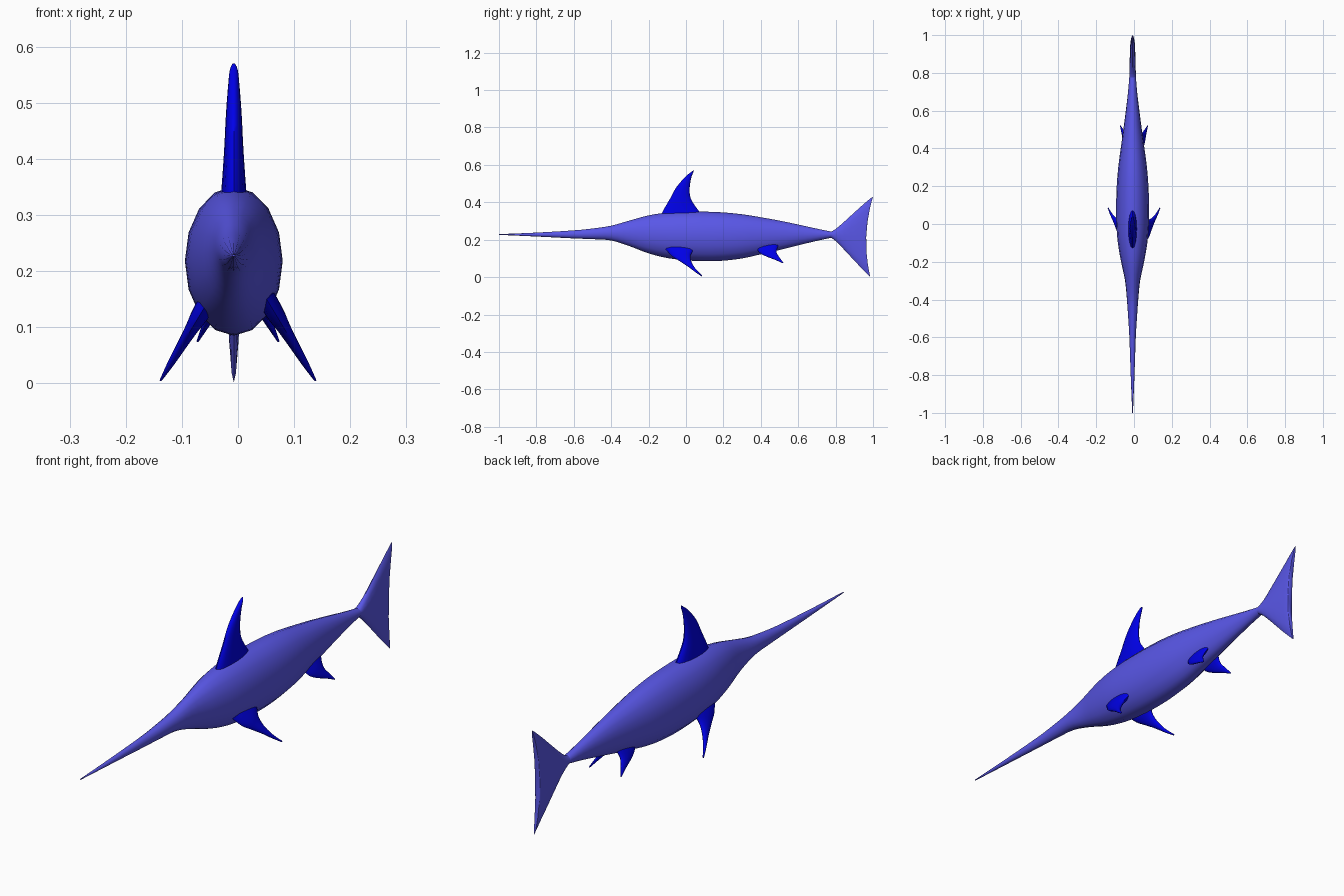
import bpy, bmesh
from math import sin, cos, pi, radians

if "Cube" in bpy.data.objects:
    bpy.data.objects.remove(bpy.data.objects["Cube"])


def paint(name, rgb):
    m = bpy.data.materials.new(name)
    m.diffuse_color = (*rgb, 1)
    m.use_nodes = True
    m.node_tree.nodes["Principled BSDF"].inputs["Base Color"].default_value = m.diffuse_color
    return m


BODY = paint("body_blue", (0.10, 0.095, 0.80))
FIN = paint("fin_blue", (0.0, 0.0, 0.80))
MID = -0.0075  # centre line of the body


def smooth_path(rows, steps):
    """Catmull-Rom interpolation between cross-sections."""
    out = []
    for i in range(len(rows) - 1):
        a, b = rows[max(i - 1, 0)], rows[i]
        c, d = rows[i + 1], rows[min(i + 2, len(rows) - 1)]
        for s in range(steps):
            t = s / steps
            out.append([0.5 * (2 * q + (r - p) * t
                               + (2 * p - 5 * q + 4 * r - w) * t * t
                               + (3 * q - p - 3 * r + w) * t ** 3)
                        for p, q, r, w in zip(a, b, c, d)])
    out.append(list(rows[-1]))
    return out


def loft(name, rows, mat, x0=MID, slope=0.0, z0=0.0, n=16, steps=3, mirror=False):
    """Elliptical sections: (y1, z1, y2, z2, half thickness, bow).
    The sections lie in a plane through x0 at height z0, leaning by slope."""
    bm = bmesh.new()
    ln = (1 + slope * slope) ** 0.5
    rings = []
    for y1, z1, y2, z2, h, bow in smooth_path(rows, steps):
        ring = []
        for i in range(n):
            a = 2 * pi * i / n
            u, s = cos(a), sin(a)
            y = (y1 + y2) / 2 + (y1 - y2) / 2 * u + bow * s * s
            z = (z1 + z2) / 2 + (z1 - z2) / 2 * u
            x = x0 + slope * (z0 - z)
            ring.append(bm.verts.new((x + h * s / ln, y, z + h * s * slope / ln)))
        rings.append(ring)
    for p, q in zip(rings, rings[1:]):
        for i in range(n):
            j = (i + 1) % n
            bm.faces.new((p[i], p[j], q[j], q[i]))
    for r in (rings[0], rings[-1]):
        for i in range(n // 2):
            face = [r[i], r[i + 1], r[n - i - 1], r[(n - i) % n]]
            bm.faces.new(list(dict.fromkeys(face)))
    bmesh.ops.recalc_face_normals(bm, faces=bm.faces)
    me = bpy.data.meshes.new(name)
    bm.to_mesh(me)
    bm.free()
    ob = bpy.data.objects.new(name, me)
    bpy.context.collection.objects.link(ob)
    me.materials.append(mat)
    bpy.ops.object.select_all(action='DESELECT')
    ob.select_set(True)
    bpy.context.view_layer.objects.active = ob
    bpy.ops.object.shade_smooth_by_angle(angle=radians(50))
    if mirror:
        ob.modifiers.new("Mirror", 'MIRROR').use_mirror_merge = False
    return ob


# Body with long bill: y, top, bottom, half width
profile = [
    (-1.0, .230, .226, .002), (-.8, .238, .217, .010), (-.6, .250, .207, .017),
    (-.5, .260, .203, .023), (-.4, .275, .196, .030), (-.3, .303, .165, .040),
    (-.2, .330, .127, .061), (-.1, .345, .102, .078), (0, .350, .090, .086),
    (.1, .350, .085, .087), (.2, .346, .088, .084), (.3, .336, .100, .076),
    (.4, .320, .122, .063), (.5, .302, .145, .049), (.6, .281, .170, .036),
    (.7, .259, .194, .024), (.785, .242, .212, .017)]
loft("body", [(y, t, y, b, w, 0) for y, t, b, w in profile], BODY)

# Tail fin, with a concave trailing edge
loft("tail_fin", [
    (.775, .243, .775, .211, .0175, 0), (.80, .257, .80, .193, .017, 0),
    (.85, .300, .85, .142, .016, -.003), (.93, .373, .92, .067, .014, -.012),
    (.985, .420, .97, .017, .012, -.020), (1.0, .430, .985, .002, .010, -.029)],
    BODY, steps=2)

# Back fin
loft("dorsal_fin", [
    (-.135, .325, .09, .325, .024, 0), (-.12, .360, .064, .360, .021, 0),
    (-.085, .420, .025, .420, .017, 0), (-.052, .480, .020, .480, .014, 0),
    (-.005, .535, .028, .530, .010, 0), (.025, .560, .038, .558, .007, 0),
    (.038, .570, .042, .570, .002, 0)], FIN)

# Side fins, mirrored across the body
loft("pectoral_fins", [
    (-.11, .150, .06, .170, .018, 0), (-.075, .112, .033, .133, .016, 0),
    (-.035, .086, .024, .110, .012, 0), (.008, .058, .030, .080, .009, 0),
    (.050, .027, .052, .043, .006, 0), (.084, .004, .087, .008, .002, 0)],
    FIN, x0=.138, slope=.6, z0=.005, mirror=True)

loft("pelvic_fins", [
    (.375, .155, .50, .178, .013, 0), (.395, .129, .488, .154, .012, 0),
    (.43, .110, .485, .130, .009, 0), (.475, .093, .498, .108, .006, 0),
    (.518, .074, .521, .077, .002, 0)],
    FIN, x0=.072, slope=.5, z0=.075, mirror=True)
